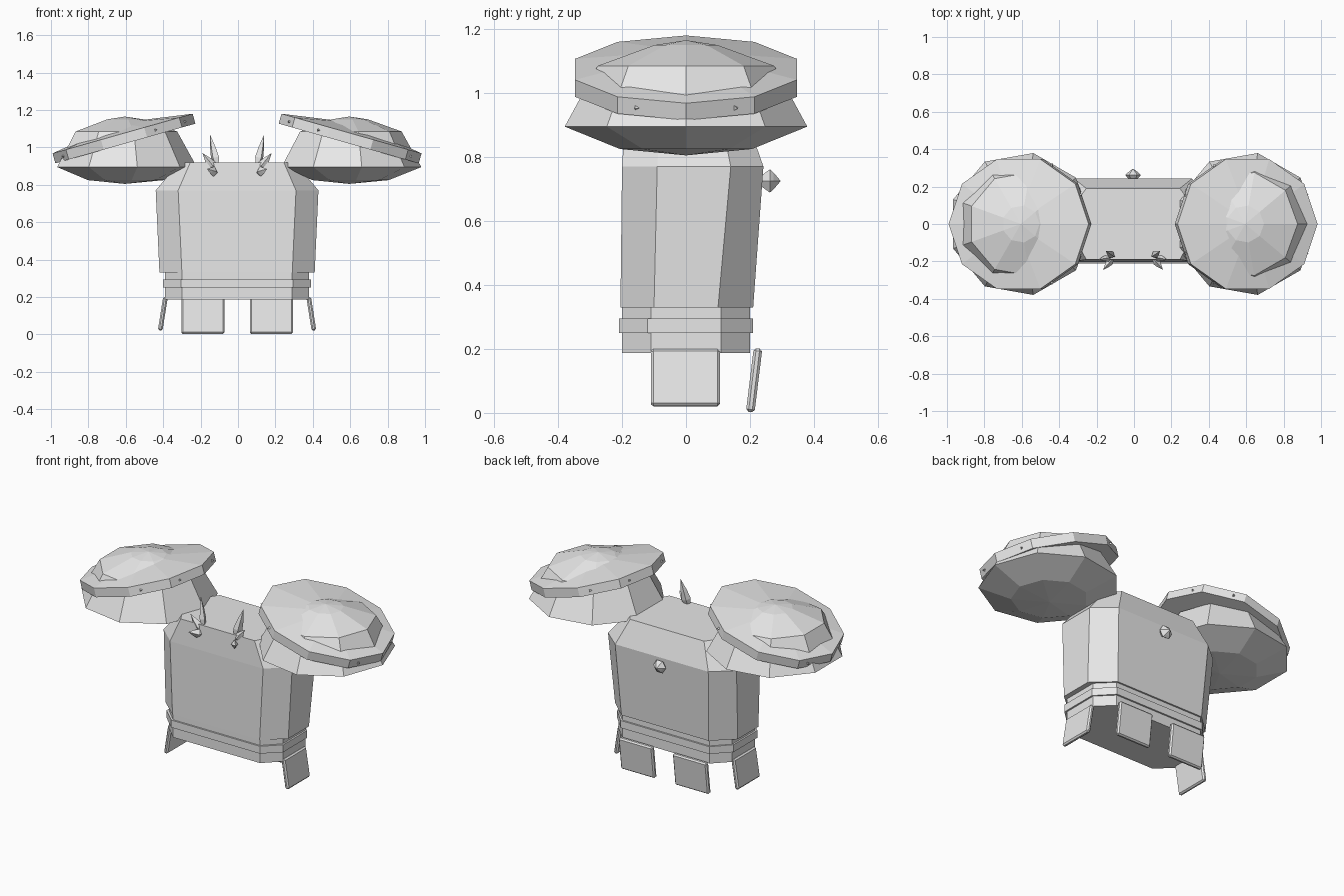
import bpy, bmesh
from math import radians, cos, sin, pi, atan2
from mathutils import Vector, Matrix, Euler

if "Cube" in bpy.data.objects:
    bpy.data.objects.remove(bpy.data.objects["Cube"], do_unlink=True)

CX = -0.005  # centre line of the body

grey = bpy.data.materials.new("light grey")
grey.use_nodes = True
colour = (0.8, 0.8, 0.8, 1)
grey.diffuse_color = colour
grey.node_tree.nodes["Principled BSDF"].inputs["Base Color"].default_value = colour


def finish(name, bm, matrix=Matrix()):
    bmesh.ops.recalc_face_normals(bm, faces=bm.faces)
    mesh = bpy.data.meshes.new(name)
    bm.to_mesh(mesh)
    bm.free()
    mesh.materials.append(grey)
    obj = bpy.data.objects.new(name, mesh)
    obj.matrix_world = matrix
    bpy.context.collection.objects.link(obj)
    return obj


def skin(name, rings, matrix=Matrix()):
    """Bridge rings of equal size, closing both ends."""
    bm = bmesh.new()
    loops = [[bm.verts.new(p) for p in ring] for ring in rings]
    n = len(rings[0])
    for a, b in zip(loops, loops[1:]):
        for i in range(n):
            j = (i + 1) % n
            bm.faces.new((a[i], a[j], b[j], b[i]))
    bm.faces.new(loops[0][::-1])
    bm.faces.new(loops[-1])
    bmesh.ops.remove_doubles(bm, verts=bm.verts, dist=0.0005)
    return finish(name, bm, matrix)


def lathe(name, profile, sides, matrix, stretch=1.0):
    """Turn a (radius, height) profile around its own z axis."""
    angles = [2 * pi * i / sides for i in range(sides)]
    return skin(name, [[(max(r, 0.0001) * cos(a) * stretch, max(r, 0.0001) * sin(a), z)
                        for a in angles] for r, z in profile], matrix)


def along(start, direction):
    """Matrix whose z axis follows a direction."""
    turn = Vector(direction).to_track_quat('Z', 'Y').to_matrix().to_4x4()
    return Matrix.Translation(start) @ turn


def octagon(z, side, face, front, back, side_front, side_back):
    """Rectangle with cut corners, in plan."""
    half = [(face, front), (side, side_front), (side, side_back), (face, back)]
    pts = half + [(-x, y) for x, y in reversed(half)]
    return [(CX + x, y, z) for x, y in pts]


# Torso, waist and belt
skin("torso", [octagon(0.33, 0.415, 0.295, -0.205, 0.21, -0.10, 0.10),
               octagon(0.77, 0.435, 0.315, -0.20, 0.242, -0.09, 0.14),
               octagon(0.92, 0.31, 0.25, -0.19, 0.19, -0.08, 0.11)])
skin("waist", [octagon(z, 0.385, 0.295, -0.20, 0.20, -0.11, 0.11) for z in (0.187, 0.332)])
skin("belt", [octagon(z, 0.395, 0.30, -0.21, 0.21, -0.12, 0.11) for z in (0.25, 0.295)])


# Hanging skirt plates
def plate(name, centre, size, tilt):
    bm = bmesh.new()
    bmesh.ops.create_cube(bm, size=1)
    bmesh.ops.scale(bm, vec=size, verts=bm.verts)
    obj = finish(name, bm, Matrix.Translation(centre) @ Euler(tilt).to_matrix().to_4x4())
    bevel = obj.modifiers.new("edges", 'BEVEL')
    bevel.width = 0.008
    bevel.segments = 1


for s, label in ((1, "left"), (-1, "right")):
    plate(label + "_back_plate", (CX + s * 0.183, 0.213, 0.102), (0.23, 0.027, 0.20),
          (radians(-7), 0, 0))
    plate(label + "_side_plate", (CX + s * 0.397, -0.002, 0.11), (0.025, 0.216, 0.18),
          (0, -s * radians(9), 0))

# Rear stud
lathe("back_stud", [(0.02, 0), (0.042, 0.026), (0.03, 0.038), (0, 0.06)], 6,
      along((CX, 0.236, 0.725), (0, 1, 0)))

TILT = radians(15.8)
for s, label in ((1, "left"), (-1, "right")):
    x = CX + s * 0.60
    # Shoulder pod, a faceted bowl with a shallow peak
    lathe(label + "_shoulder_pod",
          [(0, 0.805), (0.21, 0.825), (0.385, 0.895), (0.28, 1.085), (0.10, 1.15), (0, 1.165)],
          9, Matrix.Translation((x, 0, 0)))

    # Tilted shoulder cap with a thick rim
    frame = Matrix.Translation((x + s * 0.012, 0, 1.074)) @ Matrix.Rotation(s * TILT, 4, 'Y')
    if s < 0:
        frame = frame @ Matrix.Rotation(pi, 4, 'Z')
    lathe(label + "_shoulder_cap", [(0, -0.055), (0.365, -0.055), (0.365, 0), (0, 0.06)],
          10, frame, 1.066)

    # Small studs around the rim
    for i, deg in enumerate((26, -26, 118, -118, 154, -154)):
        a = radians(deg)
        out = Vector((cos(a), sin(a), 0))
        spot = Vector((0.365 * cos(a), 0.345 * sin(a), -0.03))
        lathe(f"{label}_rim_stud_{i + 1}", [(0.014, 0), (0, 0.022)], 3, frame @ along(spot, out))

    # Leaf spikes fanning out at the neck
    root = Vector((CX + s * 0.10, -0.175, 0.86))
    for i, tip in enumerate(((0.145, -0.145, 1.07), (0.185, -0.19, 0.97), (0.16, -0.245, 0.885))):
        span = Vector((CX + s * tip[0], tip[1], tip[2])) - root
        l = span.length
        lathe(f"{label}_leaf_{i + 1}", [(0, 0), (0.026, l * 0.4), (0.018, l * 0.65), (0, l)], 4,
              along(root, span), 0.75)
